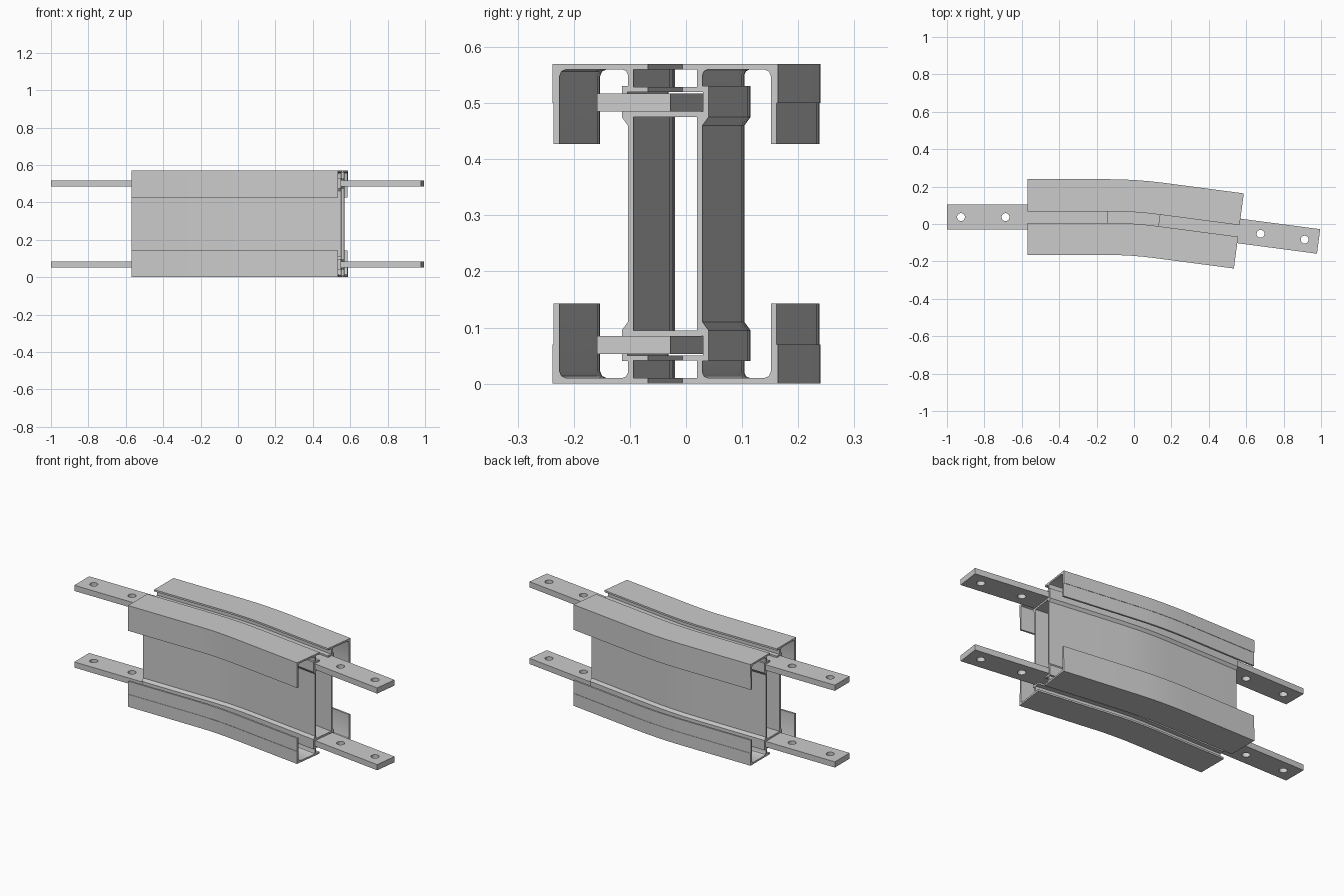
import bpy, bmesh
from math import sin, cos, radians
from mathutils import Vector, Matrix

if "Cube" in bpy.data.objects:
    bpy.data.objects.remove(bpy.data.objects["Cube"])

TURN = radians(7.5)
MID_Z = 0.285
STRAIGHT = 0.43
Y0 = 0.037

# Path in plan: straight, shallow arc, straight -> (position, heading)
path = [(Vector((-0.57, Y0)), 0.0)]
arc_start = Vector((-0.14, Y0))
R = 0.275 / TURN
for i in range(5):
    a = TURN * i / 4
    path.append((arc_start + Vector((R * sin(a), -R * (1 - cos(a)))), a))
end = path[-1][0] + STRAIGHT * Vector((cos(TURN), -sin(TURN)))
path.append((end, TURN))

# Upper right quarter of the beam section: (sideways, height)
outer = [(0, .485), (.068, .485), (.068, .52), (.031, .52), (.031, .529),
         (.057, .529), (.057, .56), (.031, .56), (.031, .57), (.2025, .57),
         (.2025, .5), (.2005, .5), (.2005, .427), (.190, .427), (.190, .548),
         (.1865, .5565), (.178, .56), (.077, .56), (.070, .557), (.067, .55),
         (.067, .53), (.078, .53), (.078, .475), (.067, .46), (.067, MID_Z)]
inner = [(.057, MID_Z), (.057, .475), (0, .475)]


def finish(bm, name):
    bmesh.ops.recalc_face_normals(bm, faces=bm.faces)
    me = bpy.data.meshes.new(name)
    bm.to_mesh(me)
    bm.free()
    ob = bpy.data.objects.new(name, me)
    bpy.context.collection.objects.link(ob)
    return ob


def activate(ob):
    bpy.ops.object.select_all(action='DESELECT')
    ob.select_set(True)
    bpy.context.view_layer.objects.active = ob


# Curved beam: the quarter section mirrored both ways and swept along the path
bm = bmesh.new()
for sy in (1, -1):
    for sz in (1, -1):
        rings = []
        for p, a in path:
            side = Vector((sin(a), cos(a)))
            ring = []
            for o, z in outer + inner:
                q = p + side * (o * sy)
                ring.append(bm.verts.new((q.x, q.y, MID_Z + sz * (z - MID_Z))))
            rings.append(ring)
        seam = len(outer) - 1
        for r, s in zip(rings, rings[1:]):
            for i in range(len(r) - 1):
                if i != seam:
                    bm.faces.new((r[i], r[i + 1], s[i + 1], s[i]))
        bm.faces.new(rings[0])
        bm.faces.new(rings[-1])
bmesh.ops.remove_doubles(bm, verts=bm.verts, dist=1e-5)
beam = finish(bm, "curved_beam")
activate(beam)
bpy.ops.object.shade_smooth_by_angle(angle=radians(30))


# Connecting bars: half inside the beam, half sticking out with two holes
def bar(name, z, joint, heading, out):
    M = Matrix.Translation((joint.x, joint.y, z)) @ Matrix.Rotation(-heading, 4, 'Z')
    bm = bmesh.new()
    bmesh.ops.create_cube(bm, size=1, matrix=M @ Matrix.Diagonal((2 * STRAIGHT, .132, .032, 1)))
    ob = finish(bm, name)
    bm = bmesh.new()
    for d in (.117, .355):
        bmesh.ops.create_cone(bm, cap_ends=True, segments=32, radius1=.021, radius2=.021,
                              depth=.1, matrix=M @ Matrix.Translation((out * d, 0, 0)))
    cutter = finish(bm, name + "_hole_cutter")
    cutter.hide_render = True
    mod = ob.modifiers.new("holes", 'BOOLEAN')
    mod.operation = 'DIFFERENCE'
    mod.solver = 'EXACT'
    mod.object = cutter
    activate(ob)
    bpy.ops.object.modifier_apply(modifier=mod.name)
    bpy.data.objects.remove(cutter)
    bpy.ops.object.shade_smooth_by_angle(angle=radians(30))


for level, z in (("upper", .501), ("lower", .069)):
    bar(level + "_left_connecting_bar", z, path[0][0], 0, -1)
    bar(level + "_right_connecting_bar", z, end, TURN, 1)
